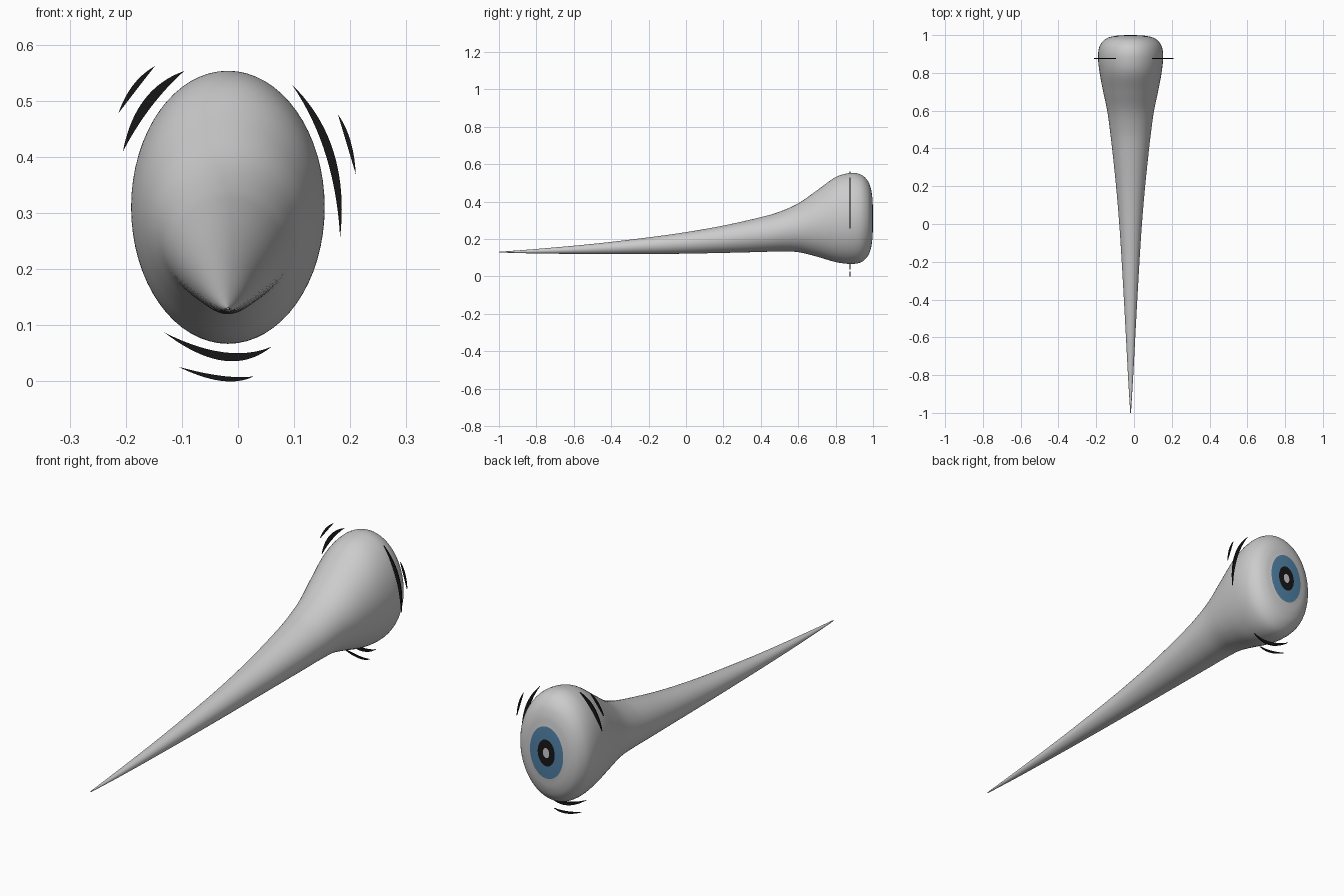
import bpy, bmesh, math
from mathutils import Vector

if "Cube" in bpy.data.objects:
    bpy.data.objects.remove(bpy.data.objects["Cube"])

CX = -0.018   # centre line of the eye and its tail
CZ = 0.31     # centre height of the eyeball
HW, HH = 0.1725, 0.243
SEG = 64


def material(name, rgb):
    m = bpy.data.materials.new(name)
    m.diffuse_color = (*rgb, 1)
    m.use_nodes = True
    m.node_tree.nodes["Principled BSDF"].inputs["Base Color"].default_value = m.diffuse_color
    return m


def finish(name, bm, mat=None):
    bmesh.ops.recalc_face_normals(bm, faces=bm.faces)
    me = bpy.data.meshes.new(name)
    bm.to_mesh(me)
    bm.free()
    ob = bpy.data.objects.new(name, me)
    bpy.context.collection.objects.link(ob)
    if mat:
        me.materials.append(mat)
    return ob


def catmull(pts, steps):
    """Smooth curve through the given stations."""
    p = [Vector(q) for q in pts]
    p = [2 * p[0] - p[1]] + p + [2 * p[-1] - p[-2]]
    out = []
    for i in range(1, len(p) - 2):
        a, b, c, d = p[i - 1:i + 3]
        for k in range(steps):
            t = k / steps
            out.append(0.5 * (2 * b + (c - a) * t + (2 * a - 5 * b + 4 * c - d) * t * t
                              + (3 * b - a - 3 * c + d) * t ** 3))
    return out + [p[-2]]


def loft(name, stations, mat=None, cap_start=False, cap_end=False):
    """Skin of elliptical rings: (y, half width, bottom z, top z)."""
    bm = bmesh.new()
    rings = []
    for y, w, lo, hi in stations:
        rings.append([bm.verts.new((CX + w * math.cos(2 * math.pi * i / SEG), y,
                                    (lo + hi) / 2 + (hi - lo) / 2 * math.sin(2 * math.pi * i / SEG)))
                      for i in range(SEG)])
    for a, b in zip(rings, rings[1:]):
        for i in range(SEG):
            j = (i + 1) % SEG
            bm.faces.new((a[i], a[j], b[j], b[i]))
    if cap_start:
        bm.faces.new(rings[0])
    if cap_end:
        bm.faces.new(rings[-1])
    for f in bm.faces:
        f.smooth = len(f.verts) == 4
    ob = finish(name, bm, mat)
    # keep normals facing the back on the open eye rings
    if cap_start is False and sum(f.normal.y for f in ob.data.polygons) < 0:
        ob.data.flip_normals()
    return ob


def scaled(y, f):
    return (y, HW * f, CZ - HH * f, CZ + HH * f)


# eyeball with long tapering tail
body = [(-1.0, 0.002, 0.128, 0.132), (-0.8, 0.014, 0.123, 0.147),
        (-0.5, 0.030, 0.120, 0.174), (-0.2, 0.047, 0.120, 0.209),
        (0.0, 0.060, 0.122, 0.237), (0.2, 0.077, 0.126, 0.272),
        (0.4, 0.098, 0.131, 0.317), (0.5, 0.110, 0.134, 0.346),
        (0.6, 0.124, 0.130, 0.391), (0.7, 0.145, 0.106, 0.460),
        (0.8, 0.164, 0.077, 0.531), scaled(0.88, 1.0), scaled(0.935, 0.965),
        scaled(0.97, 0.84), scaled(0.988, 0.67), scaled(0.996, 0.47)]
loft("eyeball_and_tail", catmull(body, 6), cap_start=True)

# iris, pupil and highlight close the back of the eyeball
blue = material("iris_blue", (0.08, 0.22, 0.38))
black = material("black", (0.008, 0.008, 0.008))
loft("iris", [scaled(0.996, 0.47), scaled(0.998, 0.36), scaled(0.999, 0.24)], blue)
loft("pupil", [scaled(0.999, 0.24), scaled(1.0, 0.09)], black)
loft("pupil_highlight", [scaled(1.0, 0.09), scaled(1.0, 0.02)], cap_end=True)


def crescent(name, p0, p1, outer, inner, y=0.877, thick=0.005, n=20):
    """Thin crescent between two arcs sharing their end points."""
    a, b = Vector(p0), Vector(p1)

    def arc(mid):
        c = 2 * Vector(mid) - (a + b) / 2
        return [a * (1 - t) ** 2 + c * 2 * t * (1 - t) + b * t * t
                for t in (k / n for k in range(n + 1))]
    o, i = arc(outer), arc(inner)
    bm = bmesh.new()
    mk = lambda q: bm.verts.new((q.x, y - thick / 2, q.y))
    ov = [mk(q) for q in o]
    iv = [ov[0]] + [mk(q) for q in i[1:-1]] + [ov[-1]]
    for k in range(n):
        ring = list(dict.fromkeys((ov[k], ov[k + 1], iv[k + 1], iv[k])))
        bm.faces.new(ring)
    res = bmesh.ops.extrude_face_region(bm, geom=bm.faces[:])
    bmesh.ops.translate(bm, vec=(0, thick, 0),
                        verts=[v for v in res["geom"] if isinstance(v, bmesh.types.BMVert)])
    finish(name, bm, black)


# motion marks around the eyeball
crescent("lower_mark_large", (-.131, .087), (.06, .062), (-.026, .037), (-.026, .052))
crescent("lower_mark_small", (-.106, .026), (.028, .009), (-.03, .001), (-.03, .010))
crescent("right_mark_large", (.096, .529), (.182, .256), (.170, .410), (.156, .405))
crescent("right_mark_small", (.178, .476), (.210, .369), (.200, .430), (.193, .426))
crescent("left_mark_large", (-.096, .553), (-.205, .410), (-.167, .502), (-.155, .489))
crescent("left_mark_small", (-.148, .562), (-.213, .478), (-.187, .528), (-.180, .521))
